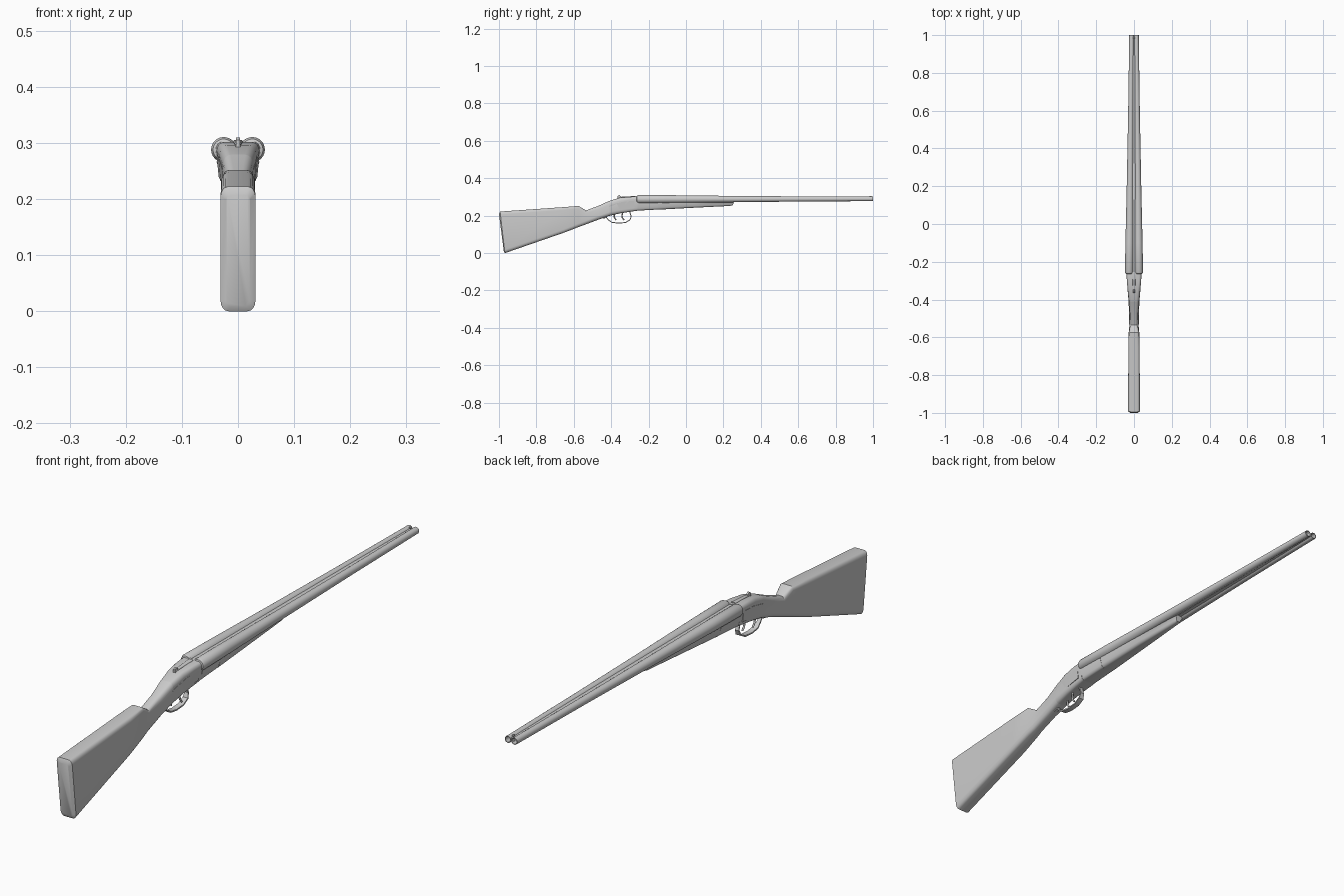
import bpy, bmesh, math
from mathutils import Vector

if "Cube" in bpy.data.objects:
    bpy.data.objects.remove(bpy.data.objects["Cube"])


def skin(name, rings, cap=True, loop=False):
    """Mesh skinned over rings of points with equal counts."""
    bm = bmesh.new()
    vs = [[bm.verts.new(p) for p in r] for r in rings]
    n = len(vs[0])
    pairs = list(zip(vs, vs[1:])) + ([(vs[-1], vs[0])] if loop else [])
    for a, b in pairs:
        for i in range(n):
            j = (i + 1) % n
            bm.faces.new((a[i], a[j], b[j], b[i]))
    if cap and not loop:
        bm.faces.new(vs[0])
        bm.faces.new(vs[-1])
    bmesh.ops.recalc_face_normals(bm, faces=bm.faces)
    me = bpy.data.meshes.new(name)
    bm.to_mesh(me)
    bm.free()
    ob = bpy.data.objects.new(name, me)
    bpy.context.collection.objects.link(ob)
    bpy.ops.object.select_all(action='DESELECT')
    ob.select_set(True)
    bpy.context.view_layer.objects.active = ob
    bpy.ops.object.shade_smooth_by_angle(angle=math.radians(32))
    return ob


def section(yt, zt, yb, zb, wt, wb, rt, rb, seg=4):
    """Rounded section: top/bottom y and z, half widths, corner radii."""
    pts = []
    for sx, top, a0 in ((1, 1, 0), (-1, 1, 90), (-1, 0, 180), (1, 0, 270)):
        w, z, r = (wt, zt, rt) if top else (wb, zb, rb)
        rx, rz = min(r, w * 0.95), min(r * 1.3, (zt - zb) * 0.48)
        cz = z - rz if top else z + rz
        for k in range(seg + 1):
            a = math.radians(a0 + 90 * k / seg)
            pz = cz + rz * math.sin(a)
            t = (pz - zb) / (zt - zb)
            pts.append((sx * (w - rx) + rx * math.cos(a), yb + (yt - yb) * t, pz))
    return pts


def circle(x, y, z, r, n=24):
    return [(x + r * math.cos(i * math.tau / n), y, z + r * math.sin(i * math.tau / n))
            for i in range(n)]


def rod(name, pts, radius, spline='BEZIER'):
    """Round bar along a smooth path in the x = const plane."""
    cu = bpy.data.curves.new(name, 'CURVE')
    cu.dimensions = '3D'
    cu.bevel_depth = radius
    cu.bevel_resolution = 2
    cu.resolution_u = 6
    cu.use_fill_caps = True
    sp = cu.splines.new('BEZIER')
    sp.bezier_points.add(len(pts) - 1)
    for bp, p in zip(sp.bezier_points, pts):
        bp.co = p
        bp.handle_left_type = bp.handle_right_type = 'AUTO'
    ob = bpy.data.objects.new(name, cu)
    bpy.context.collection.objects.link(ob)
    bpy.ops.object.select_all(action='DESELECT')
    ob.select_set(True)
    bpy.context.view_layer.objects.active = ob
    bpy.ops.object.convert(target='MESH')


# Stock with comb, notch and wrist
skin("stock", [section(*s) for s in (
    (-1.0, .208, -.974, .009, .021, .021, .007, .007),
    (-.994, .222, -.968, 0, .031, .031, .013, .014),
    (-.65, .246, -.65, .110, .030, .030, .012, .014),
    (-.575, .252, -.575, .139, .027, .028, .011, .015),
    (-.535, .228, -.545, .150, .020, .025, .012, .015),
    (-.47, .252, -.47, .178, .022, .026, .014, .016),
    (-.41, .279, -.41, .199, .027, .029, .014, .016))])

# Receiver, and the action bar below the breech
skin("receiver", [section(*s) for s in (
    (-.41, .279, -.41, .199, .027, .029, .014, .016),
    (-.355, .296, -.355, .212, .033, .030, .014, .014),
    (-.30, .301, -.30, .221, .038, .031, .012, .012),
    (-.258, .302, -.258, .227, .040, .032, .011, .011))])
skin("action_bar", [section(*s) for s in (
    (-.258, .276, -.258, .227, .038, .031, .008, .011),
    (-.15, .276, -.15, .233, .035, .029, .008, .011))])

# Wooden fore-end tapering under the barrels
skin("fore_end", [section(*s) for s in (
    (-.149, .281, -.149, .232, .036, .030, .006, .013),
    (.05, .281, .05, .243, .029, .023, .006, .012),
    (.235, .281, .235, .252, .021, .014, .005, .010),
    (.258, .279, .25, .256, .016, .010, .004, .006))])

# Barrels: rounded breech, tapering tube, open bore
for side, label in ((1, "right"), (-1, "left")):
    prof = [(-.266, .012), (-.263, .019), (-.255, .0225), (-.1, .0215), (.2, .0175),
            (.6, .0138), (1.0, .0122), (1.0, .0098), (.85, .0098)]
    rings = []
    for y, r in prof:
        t = min(1, max(0, (y + .26) / 1.26))
        rings.append(circle(side * (.0255 - .0125 * t), y, .288 + .002 * t, r))
    skin(label + "_barrel", rings)
    # Lock plate let into the side of the receiver
    plate = []
    for y, x, zt, zb in ((-.42, .0265, .246, .238), (-.40, .0295, .258, .226),
                         (-.34, .0350, .274, .232), (-.275, .0385, .280, .240)):
        xb = x - .004
        plate.append([(side * p, y, z) for p, z in
                      ((x, zt), (xb, zb), (xb - .012, zb), (x - .012, zt))])
    skin(label + "_lock_plate", plate)

# Ribs joining the barrels, front bead
skin("barrel_rib", [[(-w, y, zb), (w, y, zb), (w, y, zt), (-w, y, zt)]
                    for y, w, zb, zt in ((-.258, .008, .272, .300), (.995, .005, .284, .297))])
skin("front_bead", [circle(0, .980, .302, .002, 12), circle(0, .983, .302, .004, 12),
                    circle(0, .988, .302, .004, 12), circle(0, .991, .302, .002, 12)])

# Top lever and its thumb tab
skin("top_lever", [section(y, zt, y, zt - .012, w, w, .003, .003) for y, zt, w in
                   ((-.365, .297, .004), (-.34, .302, .006), (-.27, .305, .009))])
skin("thumb_tab", [section(y, zt, y, .288, .004, .004, .002, .002) for y, zt in
                   ((-.365, .305), (-.357, .310), (-.348, .303))])

# Trigger guard: flat strap swept along a loop
path = [(-.445, .186), (-.425, .190), (-.416, .178), (-.398, .165), (-.365, .160),
        (-.325, .163), (-.300, .177), (-.293, .195), (-.298, .212), (-.302, .226)]
rings = []
for i, (y, z) in enumerate(path):
    a, b = path[max(0, i - 1)], path[min(len(path) - 1, i + 1)]
    d = Vector((b[0] - a[0], b[1] - a[1])).normalized() * .0025
    w = .010 if 2 < i < 7 else .007
    rings.append([(x, y - s * d.y, z + s * d.x)
                  for x, s in ((-w, -1), (w, -1), (w, 1), (-w, 1))])
skin("trigger_guard", rings)

# Two curved triggers
for label, x, y in (("front", .006, -.335), ("rear", -.006, -.377)):
    rod(label + "_trigger", [(x, y - .004, .216), (x, y - .007, .195), (x, y + .004, .176)], .0035)
